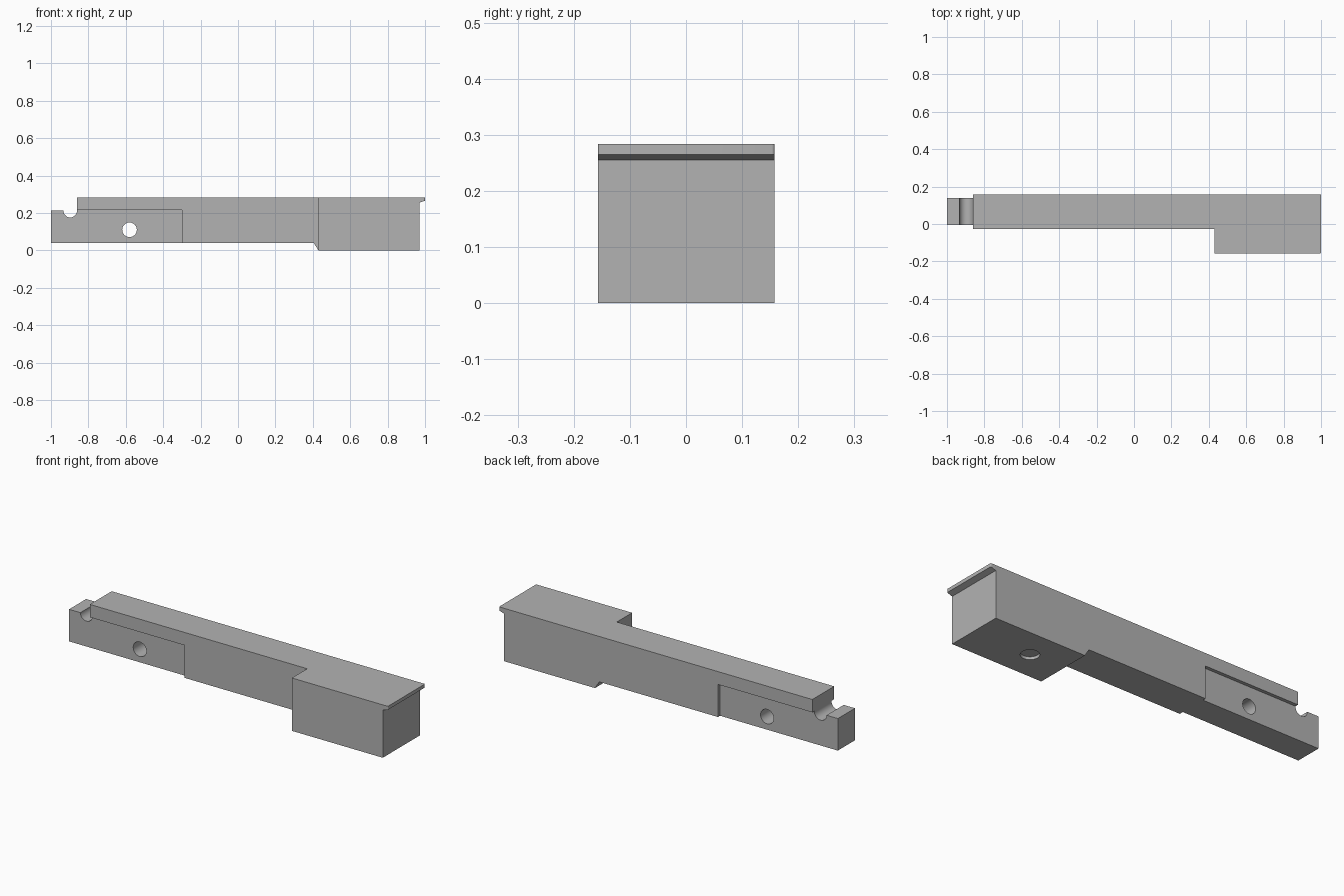
import bpy
import bmesh
from math import cos, sin, pi, radians
from mathutils import Matrix

cube = bpy.data.objects.get("Cube")
if cube:
    bpy.data.objects.remove(cube, do_unlink=True)

grey = bpy.data.materials.new("plain grey")
grey.use_nodes = True
grey.diffuse_color = (0.45, 0.45, 0.45, 1)
grey.node_tree.nodes["Principled BSDF"].inputs["Base Color"].default_value = grey.diffuse_color

FRONT, BACK = -0.157, 0.158      # full depth of the block
RAIL_FRONT = -0.027
BOTTOM, TOP = 0.04, 0.284
BLOCK_START, BLOCK_END = 0.43, 0.97


def finish(name, bm):
    bmesh.ops.recalc_face_normals(bm, faces=bm.faces)
    mesh = bpy.data.meshes.new(name)
    bm.to_mesh(mesh)
    bm.free()
    mesh.materials.append(grey)
    obj = bpy.data.objects.new(name, mesh)
    bpy.context.collection.objects.link(obj)
    return obj


def extrude_profile(name, points, y0, y1):
    """Extrude an x-z outline from y0 to y1."""
    bm = bmesh.new()
    face = bm.faces.new([bm.verts.new((x, y0, z)) for x, z in points])
    new = bmesh.ops.extrude_face_region(bm, geom=[face])["geom"]
    verts = [v for v in new if isinstance(v, bmesh.types.BMVert)]
    bmesh.ops.translate(bm, verts=verts, vec=(0, y1 - y0, 0))
    return finish(name, bm)


def box(name, x0, x1, y0, y1, z0, z1):
    return extrude_profile(name, [(x0, z0), (x1, z0), (x1, z1), (x0, z1)], y0, y1)


def cylinder(name, radius, depth, centre, axis_turn=0):
    bm = bmesh.new()
    bmesh.ops.create_cone(bm, cap_ends=True, segments=40, radius1=radius,
                          radius2=radius, depth=depth,
                          matrix=Matrix.Translation(centre) @ Matrix.Rotation(axis_turn, 4, "X"))
    return finish(name, bm)


def combine(target, tool, operation):
    mod = target.modifiers.new(tool.name, "BOOLEAN")
    mod.operation, mod.solver, mod.object = operation, "EXACT", tool
    bpy.context.view_layer.objects.active = target
    bpy.ops.object.modifier_apply(modifier=mod.name)
    bpy.data.objects.remove(tool, do_unlink=True)


# Rail outline: stepped end with a round notch, sloped foot under the block
notch_x, notch_z, notch_r, steps = -0.897, 0.212, 0.036, 20
notch = [(notch_x - notch_r * cos(pi * i / steps), notch_z - notch_r * sin(pi * i / steps))
         for i in range(steps + 1)]
outline = [(-1, BOTTOM), (-1, notch_z)] + notch + [
    (notch_x + notch_r, TOP), (BLOCK_END, TOP), (BLOCK_END, 0),
    (BLOCK_START, 0), (0.405, BOTTOM)]
body = extrude_profile("stepped_bar", outline, RAIL_FRONT, BACK)

# Shallow recesses on both sides leave a thinner tongue
combine(body, box("front_recess", -1.1, -0.3, -0.1, -0.005, -0.1, 0.215), "DIFFERENCE")
combine(body, box("back_recess", -1.1, -0.3, 0.14, 0.3, -0.1, 0.215), "DIFFERENCE")

# Cross hole through the tongue
combine(body, cylinder("cross_hole", 0.039, 1, (-0.58, 0.07, 0.11), radians(90)), "DIFFERENCE")

# Wide block at the end
combine(body, box("end_block", BLOCK_START, BLOCK_END, FRONT, RAIL_FRONT, 0, TOP), "UNION")

# Overhanging lip with a sloped underside and softened corners
lip = extrude_profile("end_lip", [(BLOCK_END, 0.255), (1, 0.265), (1, TOP), (BLOCK_END, TOP)],
                      FRONT, BACK)
bm = bmesh.new()
bm.from_mesh(lip.data)
corners = [e for e in bm.edges if all(v.co.x > 0.99 for v in e.verts)
           and abs(e.verts[0].co.y - e.verts[1].co.y) < 0.01]
bmesh.ops.bevel(bm, geom=corners, offset=0.005, segments=4, profile=0.5, affect="EDGES")
bm.to_mesh(lip.data)
bm.free()
combine(body, lip, "UNION")

# Shallow round socket under the block
combine(body, cylinder("socket", 0.046, 0.03, (0.63, 0, 0)), "DIFFERENCE")

# Smooth the round walls, keep the edges crisp
bpy.ops.object.select_all(action="DESELECT")
body.select_set(True)
bpy.context.view_layer.objects.active = body
bpy.ops.object.shade_smooth_by_angle(angle=radians(30))
